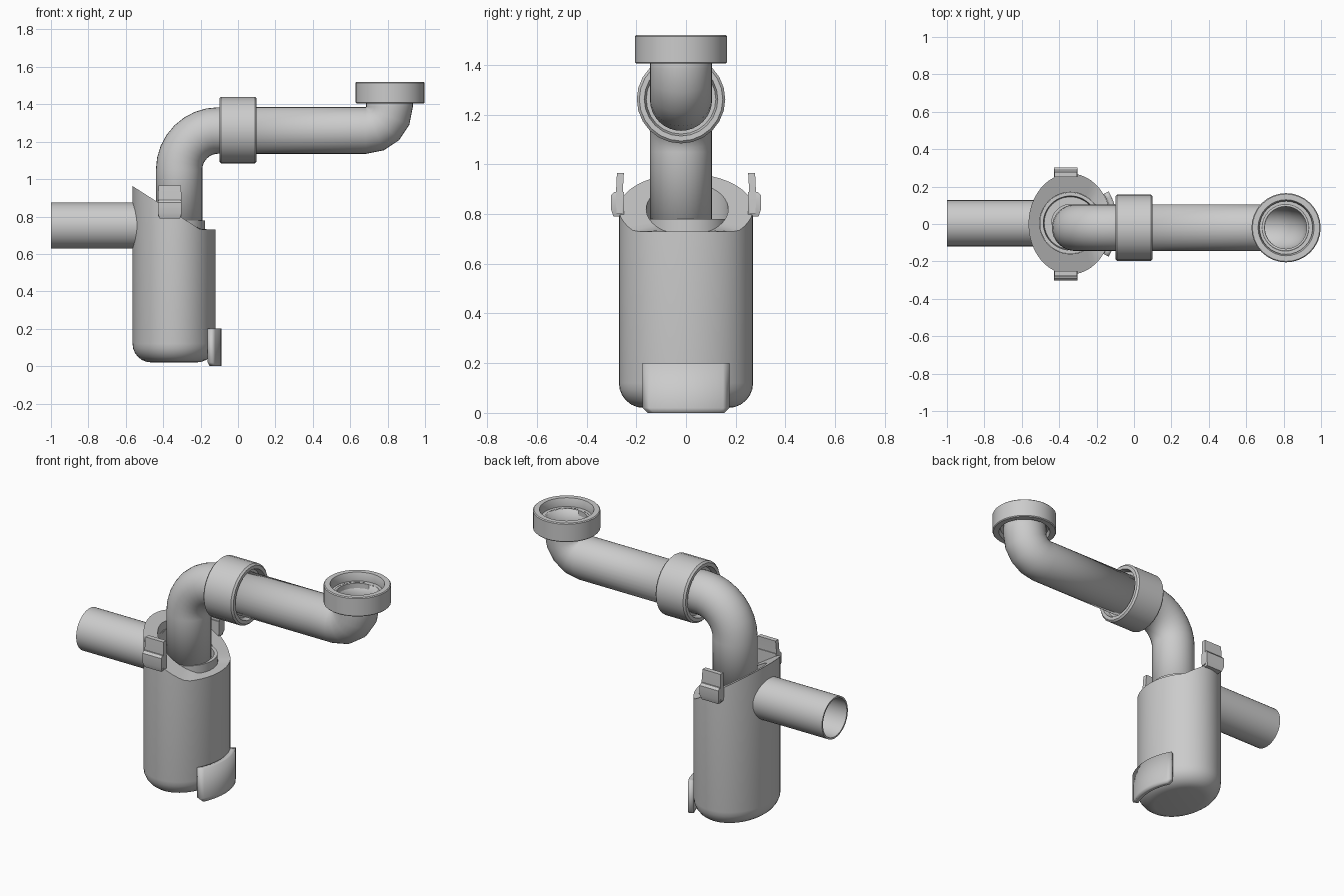
import bpy, bmesh
from math import sin, cos, pi, asin, radians

if "Cube" in bpy.data.objects:
    bpy.data.objects.remove(bpy.data.objects["Cube"])

grey = bpy.data.materials.new("light_grey_plastic")
grey.use_nodes = True
tone = (0.6, 0.6, 0.6, 1)
grey.diffuse_color = tone
grey.node_tree.nodes["Principled BSDF"].inputs["Base Color"].default_value = tone

PIPE_Y = -0.02
BODY_X, BODY_A, BODY_B = -0.342, 0.222, 0.27


def loft(name, rings, around=True, along=False, caps=False, wall=0):
    """Skin a list of equal-length point rings into one smooth object."""
    bm = bmesh.new()
    rows = [[bm.verts.new(p) for p in ring] for ring in rings]
    n, m = len(rows[0]), len(rows)
    for i in range(m if along else m - 1):
        a, b = rows[i], rows[(i + 1) % m]
        for j in range(n if around else n - 1):
            k = (j + 1) % n
            bm.faces.new((a[j], a[k], b[k], b[j]))
    if caps:
        bm.faces.new(rows[0])
        bm.faces.new(rows[-1])
    bmesh.ops.recalc_face_normals(bm, faces=bm.faces)
    mesh = bpy.data.meshes.new(name)
    bm.to_mesh(mesh)
    bm.free()
    ob = bpy.data.objects.new(name, mesh)
    bpy.context.collection.objects.link(ob)
    mesh.materials.append(grey)
    if wall:
        mod = ob.modifiers.new("wall", 'SOLIDIFY')
        mod.thickness = wall
        mod.offset = -1
    bpy.ops.object.select_all(action='DESELECT')
    ob.select_set(True)
    bpy.context.view_layer.objects.active = ob
    bpy.ops.object.shade_smooth_by_angle(angle=radians(32))
    return ob


def lathe(name, profile, centre, axis='Z', sides=32):
    """Revolve a closed (radius, offset) profile about an axis."""
    cx, cy, cz = centre
    rings = []
    for r, h in profile:
        ring = []
        for j in range(sides):
            u, v = r * cos(2 * pi * j / sides), r * sin(2 * pi * j / sides)
            ring.append((cx + h, cy + u, cz + v) if axis == 'X'
                        else (cx + u, cy + v, cz + h))
        rings.append(ring)
    return loft(name, rings, along=True)


def pipe(name, path, radius, sides=32):
    """Sweep a circle along (x, z, direction angle) stations."""
    rings = []
    for x, z, d in path:
        rings.append([(x - sin(d) * radius * cos(t), PIPE_Y + radius * sin(t),
                       z + cos(d) * radius * cos(t))
                      for t in (2 * pi * j / sides for j in range(sides))])
    return loft(name, rings, wall=0.012)


def oval(z, inset=0.0, sides=48):
    return [(BODY_X + (BODY_A - inset) * cos(t), (BODY_B - inset) * sin(t),
             z(BODY_X + (BODY_A - inset) * cos(t)) if callable(z) else z)
            for t in (2 * pi * j / sides for j in range(sides))]


def deck(x):
    """Height of the sloping top of the body."""
    return max(0.73, 0.73 + (-0.2 - x) * 0.64)


# Oval trap body: rounded floor, sloping top, round socket hole
rings = []
for i in range(7):
    a = pi / 2 * i / 6
    rings.append(oval(0.12 - 0.1 * cos(a), 0.1 * (1 - sin(a))))
rings.append(oval(deck))
hole = [(-0.34 + 0.165 * cos(t), 0.005 + 0.165 * sin(t))
        for t in (2 * pi * j / 48 for j in range(48))]
rings.append([(x, y, deck(x)) for x, y in hole])
rings.append([(x, y, 0.65) for x, y in hole])
loft("trap_body", rings, caps=True)

# Socket sleeve inside the hole
lathe("socket_sleeve", [(0.164, 0.66), (0.164, 0.78), (0.145, 0.78),
                        (0.14, 0.74), (0.1, 0.74), (0.1, 0.66)],
      (-0.34, 0.005, 0), sides=48)

# Skirt hanging below the flat end of the body
rings = []
for z, half in ((0.2, 0.16), (0.02, 0.16), (0, 0.14)):
    span = asin(half / BODY_B)
    rings.append([(BODY_X + (BODY_A + 0.001) * cos(t), BODY_B * sin(t), z)
                  for t in (span * (j / 6 - 1) for j in range(13))])
skirt = loft("body_skirt", rings, around=False, wall=0.03)

# Horizontal outlet pipe with open end
lathe("outlet_pipe", [(0.124, -1), (0.124, -0.5), (0.114, -0.5), (0.114, -1)],
      (0, 0.004, 0.752), 'X')

# Lower bend: rises from the socket and turns to horizontal
path = [(-0.315, 0.7, pi / 2)]
for i in range(9):
    a = pi / 2 * i / 8
    path.append((-0.105 - 0.21 * cos(a), 1.05 + 0.21 * sin(a), pi / 2 - a))
path.append((0.03, 1.26, 0))
pipe("lower_bend", path, 0.124)

# Upper pipe: horizontal run and tight elbow up to the inlet
path = [(-0.03, 1.26, 0)]
for i in range(5):
    a = pi / 2 * i / 4
    path.append((0.683 + 0.127 * sin(a), 1.387 - 0.127 * cos(a), a))
path.append((0.81, 1.47, pi / 2))
pipe("upper_pipe", path, 0.125)

# Coupling nut around the joint
lathe("coupling_nut", [(0.168, -0.1), (0.178, -0.09), (0.178, 0.09), (0.168, 0.1),
                       (0.148, 0.1), (0.14, 0.07), (0.12, 0.07),
                       (0.12, -0.07), (0.14, -0.07), (0.148, -0.1)],
      (0, PIPE_Y, 1.262), 'X', 24)

# Inlet collar with stepped bore
lathe("inlet_collar", [(0.18, 1.405), (0.185, 1.41), (0.185, 1.515), (0.18, 1.52),
                       (0.15, 1.52), (0.142, 1.495), (0.142, 1.47), (0.113, 1.47),
                       (0.113, 1.44), (0.14, 1.43), (0.148, 1.405)],
      (0.813, PIPE_Y, 0))

# Snap clips on both sides: tall tab behind a lower catch
clips = {"tab": ((0.8, 0.064, 0.255, 0.28), (0.88, 0.064, 0.255, 0.282),
                 (0.965, 0.06, 0.25, 0.278)),
         "catch": ((0.79, 0.055, 0.25, 0.292), (0.82, 0.064, 0.25, 0.302),
                   (0.875, 0.064, 0.25, 0.302), (0.888, 0.06, 0.25, 0.29))}
for side, label in ((1, "back"), (-1, "front")):
    for part, levels in clips.items():
        loft(f"{label}_clip_{part}",
             [[(-0.365 + sx * w, side * y, z)
               for sx, y in ((-1, y0), (1, y0), (1, y1), (-1, y1))]
              for z, w, y0, y1 in levels], caps=True)
